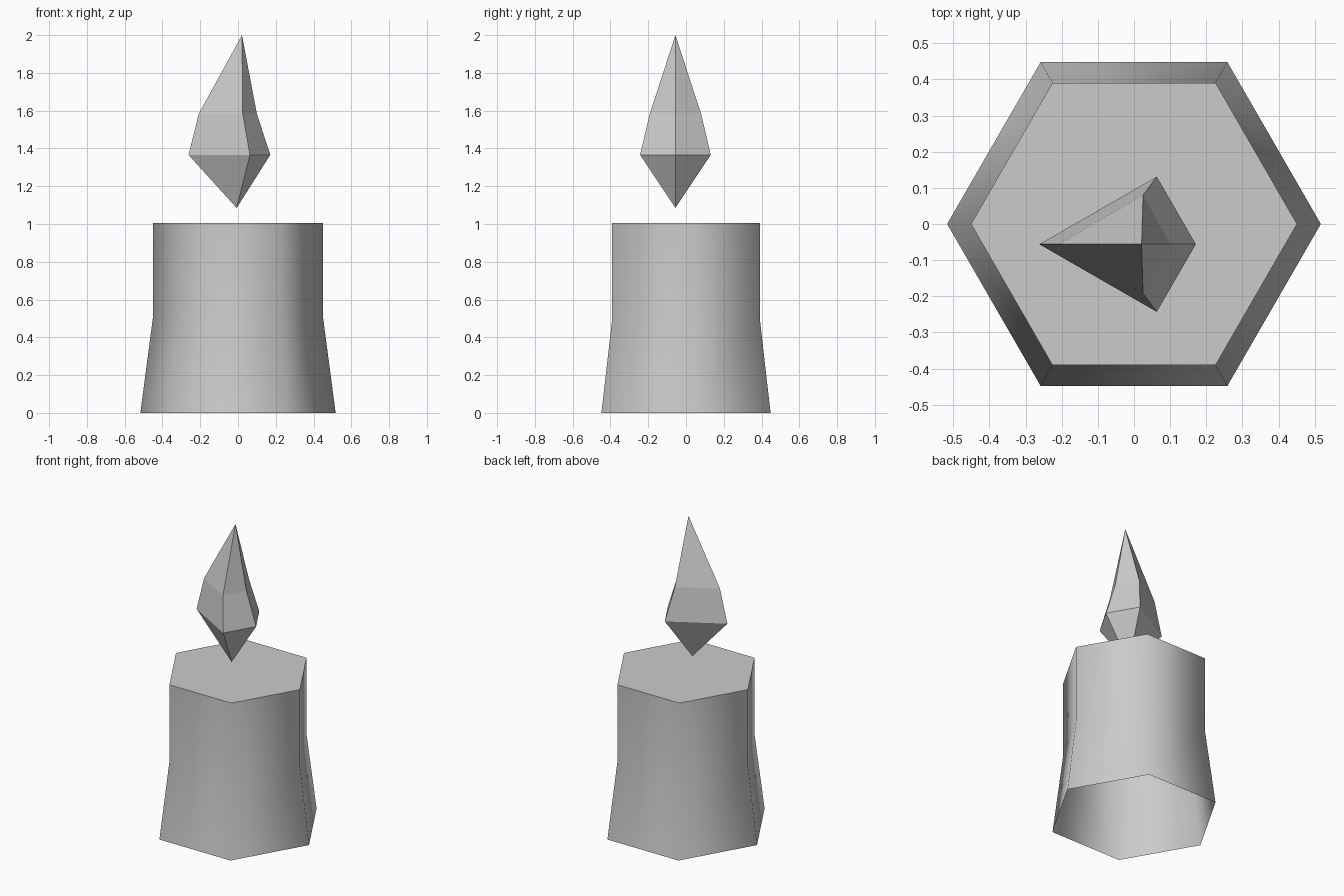
import bpy
import bmesh
from math import cos, sin, pi, radians

cube = bpy.data.objects.get("Cube")
if cube:
    bpy.data.objects.remove(cube, do_unlink=True)

grey = bpy.data.materials.new("plain grey")
grey.use_nodes = True
colour = (0.6, 0.6, 0.6, 1)
grey.diffuse_color = colour
grey.node_tree.nodes["Principled BSDF"].inputs["Base Color"].default_value = colour


def bridge(bm, lower, upper):
    """Join two counter-clockwise rings; a single vertex makes a point."""
    n = max(len(lower), len(upper))
    for i in range(n):
        corners = [lower[i % len(lower)], lower[(i + 1) % len(lower)],
                   upper[(i + 1) % len(upper)], upper[i % len(upper)]]
        bm.faces.new(list(dict.fromkeys(corners)))


def loft(name, rings, cap_top=False):
    bm = bmesh.new()
    loops = [[bm.verts.new(p) for p in ring] for ring in rings]
    for lower, upper in zip(loops, loops[1:]):
        bridge(bm, lower, upper)
    if cap_top:
        bm.faces.new(loops[-1])
    mesh = bpy.data.meshes.new(name)
    bm.to_mesh(mesh)
    bm.free()
    mesh.materials.append(grey)
    obj = bpy.data.objects.new(name, mesh)
    bpy.context.collection.objects.link(obj)
    return obj


def hexagon(radius, z):
    return [(radius * cos(i * pi / 3), radius * sin(i * pi / 3), z) for i in range(6)]


def kite(left, middle, right, half_width, z):
    return [(right, AXIS_Y, z), (middle, AXIS_Y + half_width, z),
            (left, AXIS_Y, z), (middle, AXIS_Y - half_width, z)]


# Wax body: flared hexagonal tube, open underneath, smooth sides and flat top
body = loft("candle_body",
            [hexagon(0.517, 0), hexagon(0.451, 0.5), hexagon(0.451, 1.005)],
            cap_top=True)
bpy.ops.object.select_all(action="DESELECT")
body.select_set(True)
bpy.context.view_layer.objects.active = body
bpy.ops.object.shade_smooth_by_angle(angle=radians(75))

# Flame: faceted kite-shaped spindle floating above the body
AXIS_Y = -0.056
loft("flame", [[(-0.007, AXIS_Y, 1.085)],
               kite(-0.262, 0.063, 0.171, 0.187, 1.366),
               kite(-0.208, 0.025, 0.1, 0.136, 1.583),
               [(0.021, AXIS_Y, 2.0)]])
